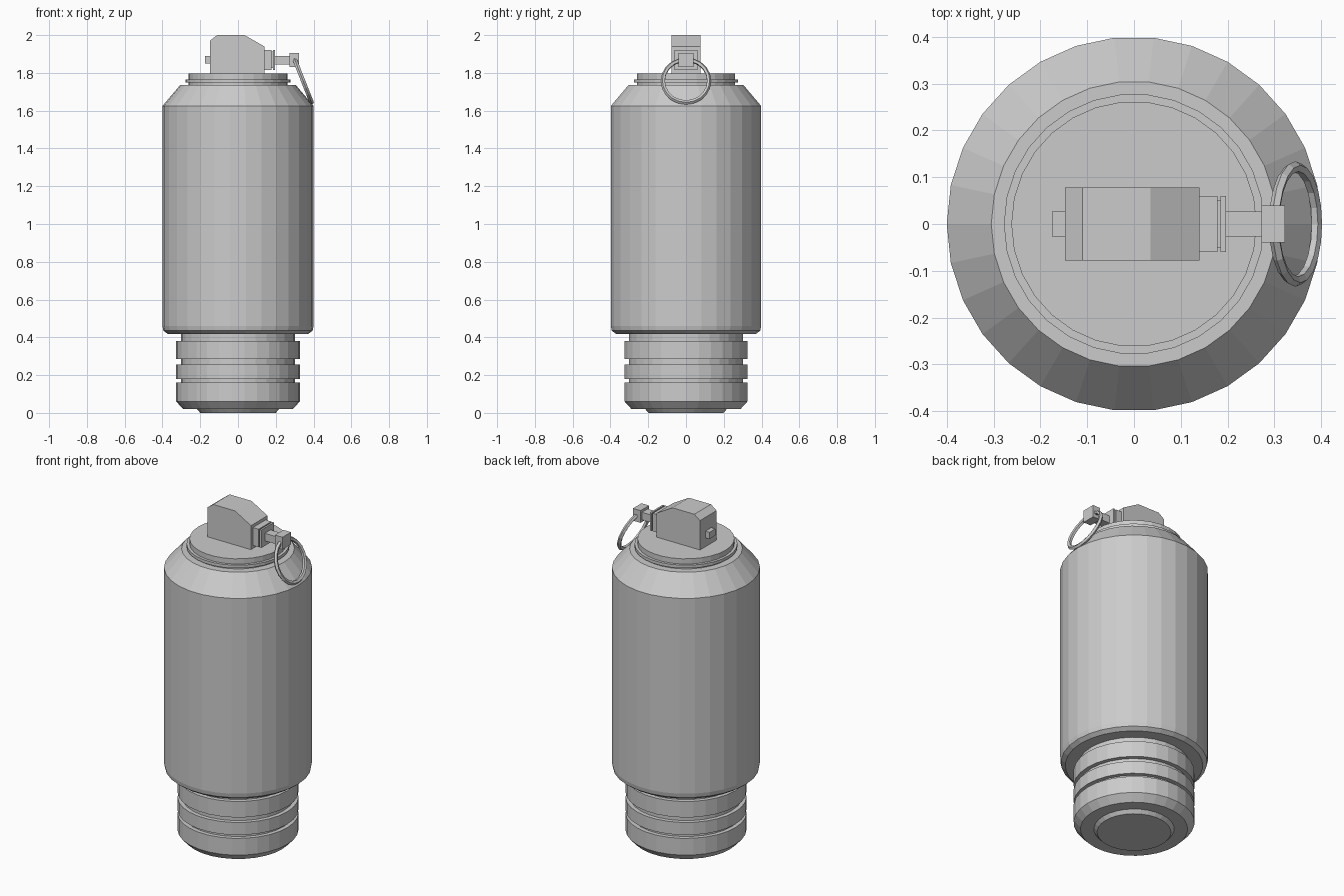
import bpy, bmesh, math
from mathutils import Matrix, Vector

if "Cube" in bpy.data.objects:
    bpy.data.objects.remove(bpy.data.objects["Cube"])


def finish(name, bm):
    bmesh.ops.recalc_face_normals(bm, faces=bm.faces)
    me = bpy.data.meshes.new(name)
    bm.to_mesh(me)
    bm.free()
    ob = bpy.data.objects.new(name, me)
    bpy.context.collection.objects.link(ob)
    return ob


def lathe(name, profile, sides=30):
    """Closed turned solid from (radius, z) pairs."""
    bm = bmesh.new()
    rings = []
    for r, z in profile:
        rings.append([bm.verts.new((r * math.cos(2 * math.pi * i / sides),
                                    r * math.sin(2 * math.pi * i / sides), z))
                      for i in range(sides)])
    for a, b in zip(rings, rings[1:]):
        for i in range(sides):
            j = (i + 1) % sides
            bm.faces.new((a[i], a[j], b[j], b[i]))
    bm.faces.new(rings[0][::-1])
    bm.faces.new(rings[-1])
    return finish(name, bm)


def prism(name, outline, half_y):
    """Solid from an (x, z) outline, extruded evenly across y."""
    bm = bmesh.new()
    face = bm.faces.new([bm.verts.new((x, -half_y, z)) for x, z in outline])
    out = bmesh.ops.extrude_face_region(bm, geom=[face])
    moved = [v for v in out["geom"] if isinstance(v, bmesh.types.BMVert)]
    bmesh.ops.translate(bm, verts=moved, vec=(0, 2 * half_y, 0))
    return finish(name, bm)


def box(name, x0, x1, z0, z1, half_y):
    return prism(name, [(x0, z0), (x1, z0), (x1, z1), (x0, z1)], half_y)


# Main canister with grooved foot and sloped shoulder
lathe("canister", [
    (0.20, 0.0), (0.217, 0.02), (0.29, 0.02), (0.327, 0.06),
    (0.327, 0.16), (0.303, 0.16), (0.303, 0.18), (0.327, 0.18),
    (0.327, 0.255), (0.303, 0.255), (0.303, 0.285), (0.327, 0.285),
    (0.327, 0.38), (0.303, 0.38), (0.303, 0.418),
    (0.372, 0.418), (0.395, 0.435), (0.40, 0.46),
    (0.40, 1.625), (0.305, 1.737)])

# Lid stack: neck, flange and cap
lathe("lid", [
    (0.262, 1.73), (0.262, 1.748), (0.278, 1.748), (0.278, 1.766),
    (0.262, 1.766), (0.262, 1.797)])

# Fuse head block with chamfered back and sloped front
prism("fuse_head", [(-0.147, 1.79), (0.14, 1.79), (0.14, 1.94),
                    (0.035, 2.0), (-0.11, 2.0), (-0.147, 1.972)], 0.078)

# Pin hardware along the x axis
box("rear_knob", -0.174, -0.14, 1.85, 1.89, 0.028)
box("pin_collar", 0.13, 0.178, 1.815, 1.922, 0.06)
box("pin_collar_gap", 0.17, 0.19, 1.825, 1.912, 0.05)
box("pin_collar_plate", 0.185, 0.196, 1.815, 1.922, 0.06)
box("pin_rod", 0.19, 0.28, 1.845, 1.89, 0.027)
box("pin_block", 0.272, 0.322, 1.832, 1.905, 0.04)

# Pull ring hanging from the pin block, tilted outward
bpy.ops.mesh.primitive_torus_add(major_segments=20, minor_segments=5,
                                 major_radius=0.122, minor_radius=0.012)
ring = bpy.context.object
ring.name = "pull_ring"
ring.data.transform(Matrix.Translation(Vector((0.345, 0, 1.757)))
                    @ Matrix.Rotation(math.radians(90 - 21.5), 4, 'Y'))
